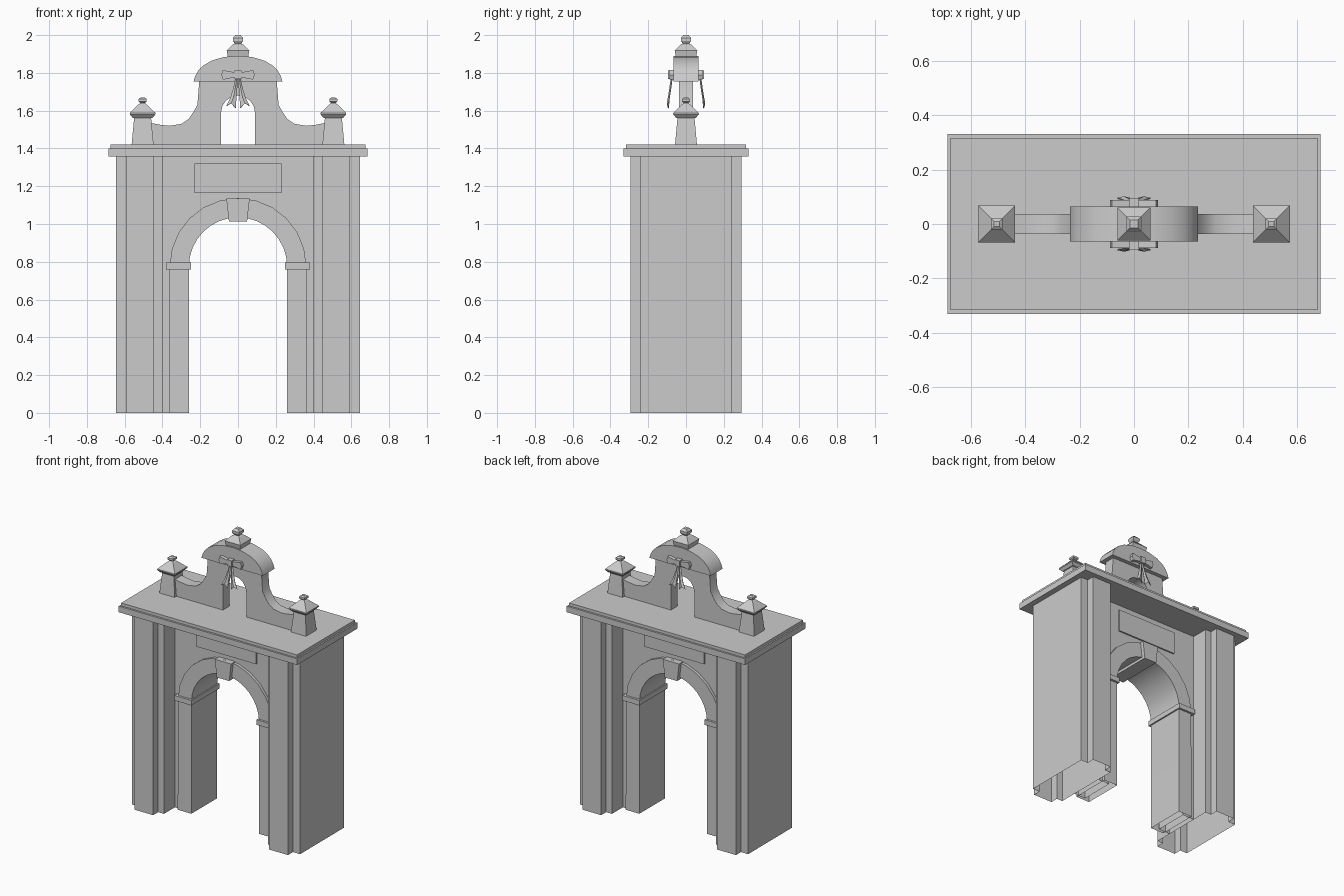
import bpy, bmesh, math

if "Cube" in bpy.data.objects:
    bpy.data.objects.remove(bpy.data.objects["Cube"])

COS, SIN, PI = math.cos, math.sin, math.pi


def make(name, verts, faces, smooth=None, open_bottom=False):
    me = bpy.data.meshes.new(name)
    me.from_pydata(verts, [], faces)
    bm = bmesh.new()
    bm.from_mesh(me)
    if open_bottom:
        low = [f for f in bm.faces if all(v.co.z < 1e-4 for v in f.verts)]
        bmesh.ops.delete(bm, geom=low, context='FACES')
    bmesh.ops.recalc_face_normals(bm, faces=bm.faces)
    bm.to_mesh(me)
    bm.free()
    if smooth:
        for p in me.polygons:
            p.use_smooth = True
        me.set_sharp_from_angle(angle=math.radians(smooth))
    ob = bpy.data.objects.new(name, me)
    bpy.context.collection.objects.link(ob)
    return ob


def prism(name, outline, y0, y1, **kw):
    """Extrude an x-z outline between two depths."""
    n = len(outline)
    verts = [(x, y, z) for y in (y0, y1) for x, z in outline]
    faces = [tuple(range(n)), tuple(range(2 * n - 1, n - 1, -1))]
    faces += [(i, (i + 1) % n, (i + 1) % n + n, i + n) for i in range(n)]
    return make(name, verts, faces, **kw)


def box(name, x0, x1, y0, y1, z0, z1):
    return prism(name, [(x0, z0), (x1, z0), (x1, z1), (x0, z1)], y0, y1)


def square_stack(name, cx, levels):
    """Loft square sections (half width, height)."""
    verts = [(cx + sx * h, sy * h, z) for h, z in levels
             for sx, sy in ((-1, -1), (1, -1), (1, 1), (-1, 1))]
    faces = [(0, 3, 2, 1)]
    for k in range(len(levels) - 1):
        a = 4 * k
        faces += [(a + i, a + (i + 1) % 4, a + 4 + (i + 1) % 4, a + 4 + i) for i in range(4)]
    e = 4 * len(levels)
    faces.append((e - 4, e - 3, e - 2, e - 1))
    return make(name, verts, faces)


def arc(r, cz, n=12):
    """Half circle from +x to -x."""
    return [(r * COS(PI * i / n), cz + r * SIN(PI * i / n)) for i in range(n + 1)]


def mirrored(half):
    """Complete an outline that runs from +x to the centre."""
    return half + [(-x, z) for x, z in reversed(half) if x > 1e-6]


# Legs: stepped pilaster shells, open at the foot
TOP = 1.358
front = [(.40, -.12), (.40, -.24), (.445, -.24), (.445, -.295),
         (.59, -.295), (.59, -.24), (.645, -.24)]
plan = front + [(x, -y) for x, y in reversed(front)]
n = len(plan)
for s, side in ((1, "right"), (-1, "left")):
    make(side + "_pilaster_leg",
         [(s * x, y, z) for z in (0, TOP) for x, y in plan],
         [(i, (i + 1) % n, (i + 1) % n + n, i + n) for i in range(n - 1)]
         + [tuple(range(n, 2 * n))])
    box(side + "_impost", s * .25, s * .38, -.155, .155, .76, .795)

# Recessed wall with arched opening, and the arch surround with its piers
SPRING = .775
prism("arch_wall", [(.40, 0), (.40, TOP), (-.40, TOP), (-.40, 0), (-.31, 0)]
      + arc(.31, SPRING)[::-1] + [(.31, 0)], -.12, .12, open_bottom=True)
prism("arch_surround", [(.365, 0)] + arc(.362, SPRING) + [(-.365, 0), (-.26, 0)]
      + arc(.26, SPRING, 16)[::-1] + [(.26, 0)], -.14, .14, smooth=25, open_bottom=True)
prism("keystone", [(-.048, 1.013), (.048, 1.013), (.062, 1.135), (-.062, 1.135)], -.165, .165)
box("inscription_panel", -.23, .23, -.13, .13, 1.165, 1.32)

# Cornice
box("cornice_lower", -.685, .685, -.33, .33, 1.358, 1.40)
box("cornice_upper", -.675, .675, -.317, .317, 1.40, 1.42)

# Scrolled gable with small arched opening
half = [(.09, 1.42), (.47, 1.42), (.46, 1.535), (.41, 1.525), (.36, 1.52), (.30, 1.53),
        (.262, 1.555), (.235, 1.595), (.215, 1.63), (.205, 1.76)]
prism("scroll_gable", half + [(-x, z) for x, z in reversed(half)]
      + arc(.09, 1.59, 8)[::-1], -.037, .037, smooth=30)

# Curved gable cap
prism("gable_cap", mirrored([(.235, 1.755), (.228, 1.78), (.212, 1.81), (.185, 1.838),
                             (.14, 1.865), (.075, 1.884), (0, 1.89)]), -.065, .065, smooth=30)

# Finials
square_stack("centre_finial", 0, [(.05, 1.865), (.06, 1.918), (.03, 1.948), (.017, 1.955),
                                  (.027, 1.97), (.027, 1.985), (.014, 2.0)])
for s, side in ((1, "right"), (-1, "left")):
    square_stack(side + "_pinnacle", s * .505,
                 [(.058, 1.42), (.045, 1.562), (.052, 1.562), (.068, 1.58), (.068, 1.588),
                  (.02, 1.635), (.011, 1.64), (.021, 1.648), (.021, 1.662), (.01, 1.67)])

# Ribbon bows on front and back
for f, face in ((-1, "front"), (1, "back")):
    box(face + "_bow_knot", -.018, .018, f * .06, f * .095, 1.768, 1.812)
    for s, side in ((1, "right"), (-1, "left")):
        prism(f"{face}_{side}_bow_loop",
              [(s * .012, 1.778), (s * .08, 1.764), (s * .088, 1.79),
               (s * .08, 1.814), (s * .012, 1.802)], f * .062, f * .088)
        # hanging tail: (inner x, outer x, depth, height) with a swallow-tail end
        rows = [(0, .012, .075, 1.772), (.004, .025, .082, 1.72),
                (.008, .04, .09, 1.67), (.012, .062, .096, 1.625)]
        verts = []
        for k, (a, b, d, z) in enumerate(rows):
            m = (a + b) / 2
            end = k == 3
            verts += [(s * a, f * d, z - .012 * end),
                      (s * m, f * (d + .006), z + .015 * end), (s * b, f * d, z)]
        faces = [(3 * k + i, 3 * k + i + 1, 3 * k + i + 4, 3 * k + i + 3)
                 for k in range(3) for i in range(2)]
        tail = make(f"{face}_{side}_bow_tail", verts, faces)
        mod = tail.modifiers.new("thickness", 'SOLIDIFY')
        mod.thickness = .005
